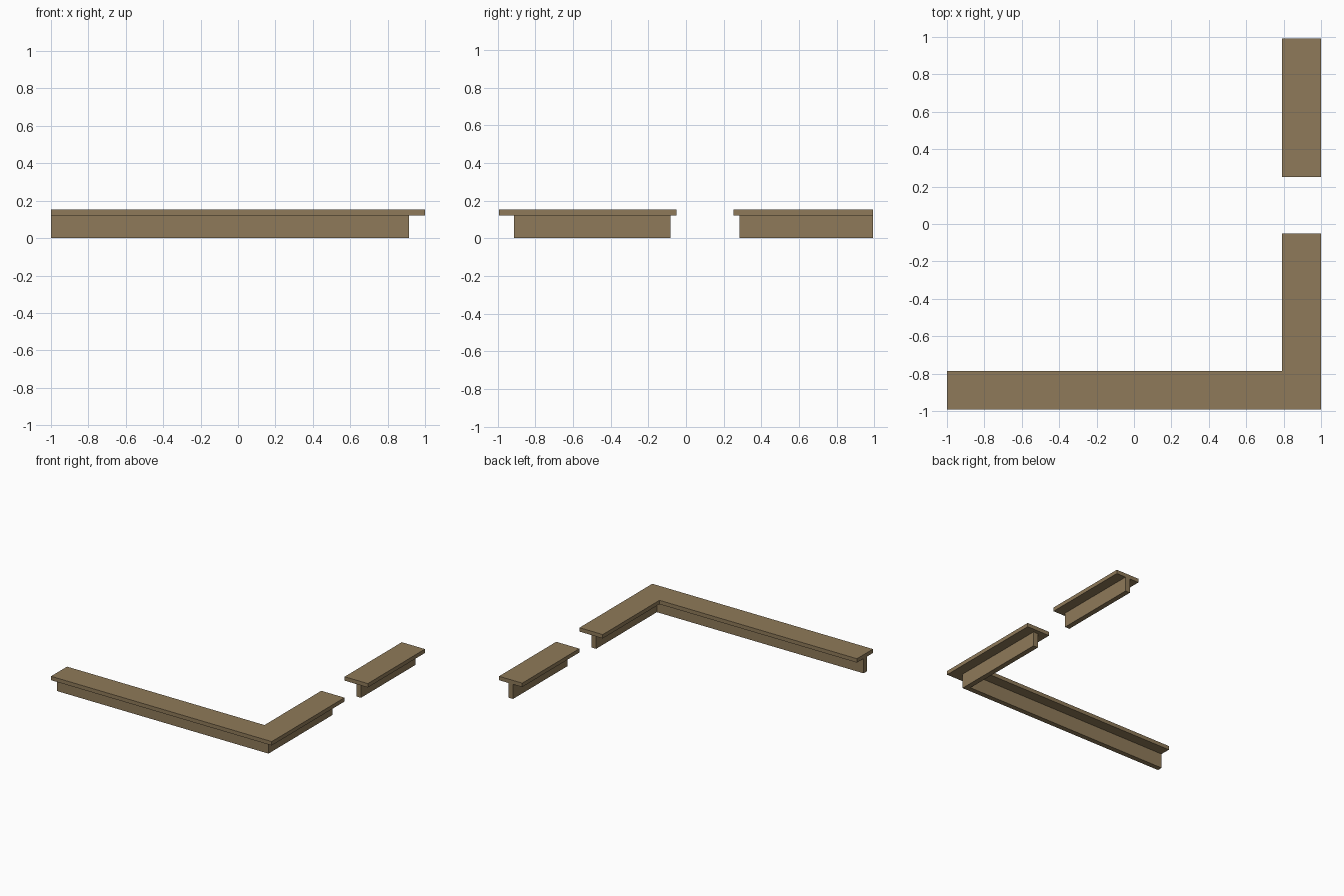
import bpy
import bmesh

cube = bpy.data.objects.get("Cube")
if cube:
    bpy.data.objects.remove(cube, do_unlink=True)

# Single stone-brown material
stone = bpy.data.materials.new("warm_brown_stone")
stone.use_nodes = True
colour = (0.275, 0.195, 0.1, 1)
stone.diffuse_color = colour
stone.node_tree.nodes["Principled BSDF"].inputs["Base Color"].default_value = colour


def prism(name, outline, bottom, top):
    """Extrude a flat outline upward into a solid."""
    bm = bmesh.new()
    face = bm.faces.new([bm.verts.new((x, y, bottom)) for x, y in outline])
    extruded = bmesh.ops.extrude_face_region(bm, geom=[face])["geom"]
    verts = [v for v in extruded if isinstance(v, bmesh.types.BMVert)]
    bmesh.ops.translate(bm, verts=verts, vec=(0, 0, top - bottom))
    bmesh.ops.recalc_face_normals(bm, faces=bm.faces)
    mesh = bpy.data.meshes.new(name)
    bm.to_mesh(mesh)
    bm.free()
    mesh.materials.append(stone)
    obj = bpy.data.objects.new(name, mesh)
    bpy.context.collection.objects.link(obj)


def corner(inner, outer, front_inner, front_outer, end):
    """L outline: a run along the front and a shorter return along the left."""
    return [(-1, front_outer), (outer, front_outer), (outer, end),
            (inner, end), (inner, front_inner), (-1, front_inner)]


def strip(inner, outer, start, end):
    return [(inner, start), (outer, start), (outer, end), (inner, end)]


WALL_TOP, CAP_TOP = 0.12, 0.152

# Corner section: thin wall under a wide overhanging cap
prism("corner_wall", corner(0.873, 0.915, -0.87, -0.912, -0.083), 0, WALL_TOP)
prism("corner_cap", corner(0.79, 1.0, -0.785, -0.992, -0.05), WALL_TOP, CAP_TOP)

# Separate straight section beyond the gap
prism("side_wall", strip(0.873, 0.915, 0.285, 0.992), 0, WALL_TOP)
prism("side_cap", strip(0.79, 1.0, 0.252, 0.992), WALL_TOP, CAP_TOP)
